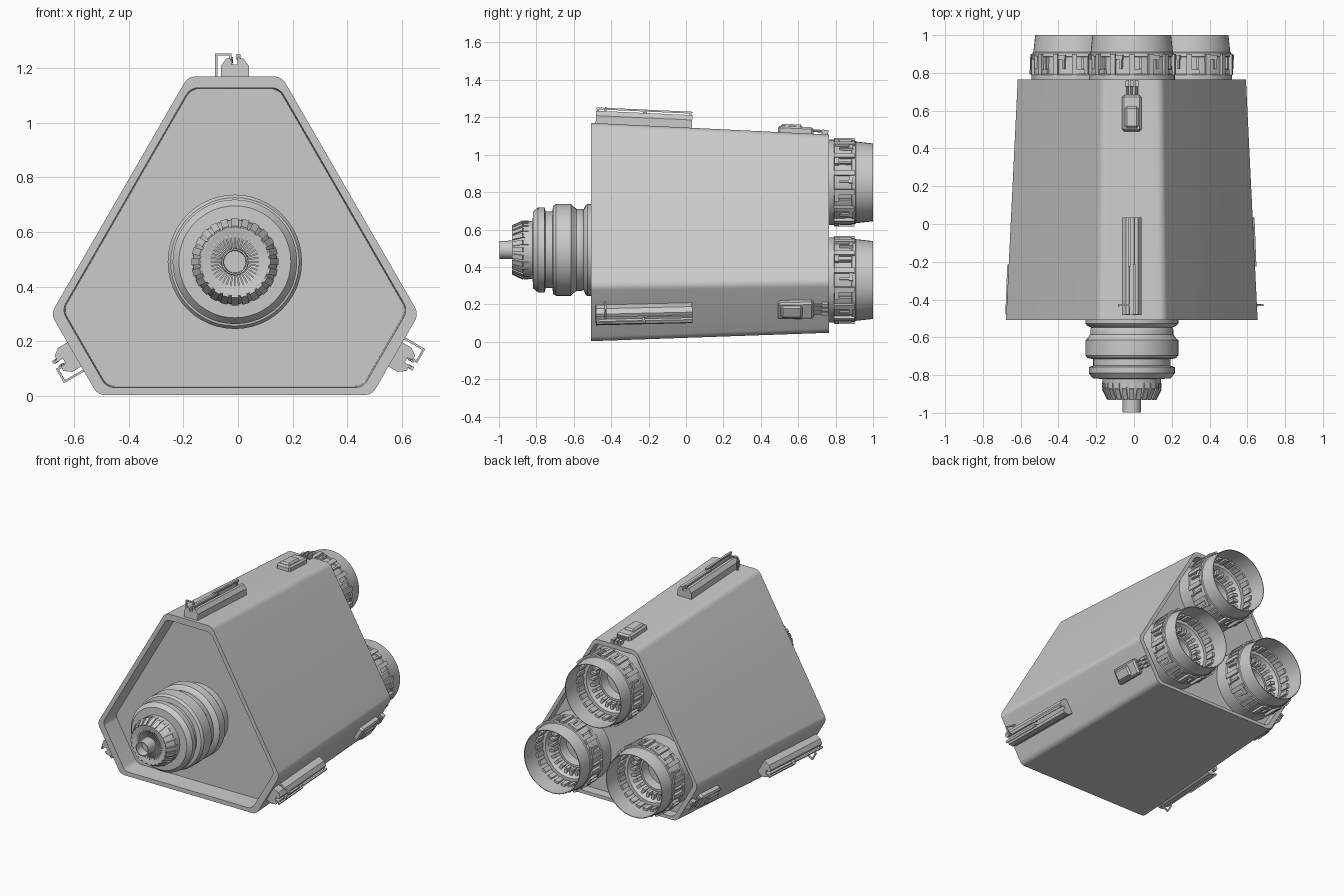
import bpy, bmesh
from math import pi, sin, cos, tan, radians
from mathutils import Matrix, Vector

if "Cube" in bpy.data.objects:
    bpy.data.objects.remove(bpy.data.objects["Cube"])

CX, CZ = -0.0115, 0.491
CENTER = Matrix.Translation((CX, 0, CZ))
TAPER = radians(2.6)


def finish(name, bm, mat=Matrix(), smooth=True):
    bmesh.ops.recalc_face_normals(bm, faces=bm.faces)
    me = bpy.data.meshes.new(name)
    bm.to_mesh(me)
    bm.free()
    me.transform(mat)
    ob = bpy.data.objects.new(name, me)
    bpy.context.collection.objects.link(ob)
    if smooth:
        bpy.ops.object.select_all(action='DESELECT')
        ob.select_set(True)
        bpy.context.view_layer.objects.active = ob
        bpy.ops.object.shade_smooth_by_angle(angle=radians(30))
    return ob


def loft(bm, rings):
    vs = [[bm.verts.new(p) for p in r] for r in rings]
    n = len(vs[0])
    for a, b in zip(vs, vs[1:]):
        for i in range(n):
            bm.faces.new((a[i], a[(i + 1) % n], b[(i + 1) % n], b[i]))
    bm.faces.new(vs[0])
    bm.faces.new(vs[-1][::-1])


def lathe(bm, profile, segs):
    loft(bm, [[(r * cos(2 * pi * i / segs), y, r * sin(2 * pi * i / segs))
               for i in range(segs)] for y, r in profile])


def box(bm, lo, hi, mat=Matrix()):
    lo, hi = Vector(lo), Vector(hi)
    m = mat @ Matrix.Translation((lo + hi) / 2) @ Matrix.Diagonal((*(hi - lo), 1))
    bmesh.ops.create_cube(bm, size=1, matrix=m)


def spin(i, n):
    return Matrix.Rotation(-2 * pi * i / n, 4, 'Y')


# Rounded hexagon section: three short and three long sides
def hex_ring(y, short, long, fillet=0.05, steps=6):
    pts = []
    hw = (long - short * 0.5) / cos(pi / 6)
    inset = fillet / cos(pi / 6)
    for k in range(3):
        for s in (1, -1):
            v = Vector((s * hw, short))
            mid = pi / 2 - s * pi / 6
            c = v - inset * Vector((cos(mid), sin(mid)))
            for j in range(steps + 1):
                a = mid - pi / 6 + pi / 3 * j / steps
                p = c + fillet * Vector((cos(a), sin(a)))
                t = 2 * pi * k / 3
                pts.append((p.x * cos(t) - p.y * sin(t), y, p.x * sin(t) + p.y * cos(t)))
    return pts


# Tapered hull with recessed front and back
S, L, B = 0.679, 0.488, 0.908
bm = bmesh.new()
loft(bm, [hex_ring(-0.38, S - 0.046, L - 0.032), hex_ring(-0.508, S - 0.042, L - 0.028),
          hex_ring(-0.508, S, L), hex_ring(0.765, S * B, L * B),
          hex_ring(0.765, S * B - 0.03, L * B - 0.022), hex_ring(0.70, S * B - 0.03, L * B - 0.022)])
finish("hull", bm, CENTER)

# Ringed docking nose
bm = bmesh.new()
lathe(bm, [(-0.37, 0.205), (-0.453, 0.205), (-0.462, 0.24), (-0.47, 0.246), (-0.527, 0.246),
           (-0.537, 0.238), (-0.548, 0.215), (-0.56, 0.22), (-0.585, 0.22), (-0.606, 0.235),
           (-0.615, 0.246), (-0.695, 0.246), (-0.71, 0.235), (-0.715, 0.205), (-0.75, 0.205),
           (-0.757, 0.228), (-0.79, 0.228), (-0.818, 0.205), (-0.82, 0.155), (-0.87, 0.153),
           (-0.928, 0.125), (-0.928, 0.117), (-0.9, 0.05), (-0.998, 0.048),
           (-0.998, 0.042), (-0.94, 0.04)], 48)
finish("nose", bm, CENTER)

# Petals and spokes around the nose tip
bm = bmesh.new()
tilt = Matrix.Translation((0, -0.872, 0.152)) @ Matrix.Rotation(radians(26), 4, 'X')
for i in range(24):
    box(bm, (-0.0125, -0.062, -0.004), (0.0125, 0.002, 0.007), spin(i, 24) @ tilt)
    box(bm, (-0.013, 0.004, -0.002), (0.013, 0.03, 0.005), spin(i, 24) @ tilt @ Matrix.Rotation(radians(-26), 4, 'X'))
for i in range(36):
    box(bm, (-0.003, -0.922, 0.045), (0.003, -0.9, 0.119), spin(i, 36))
finish("nose_petals", bm, CENTER, False)

# Three engines: bell, outer clamps, inner vanes
for k, (ex, ez) in enumerate(((0, 0.852), (-0.3035, 0.33), (0.3035, 0.33))):
    place = Matrix.Translation((CX + ex, 0, ez))
    bm = bmesh.new()
    lathe(bm, [(0.66, 0.228), (0.79, 0.228), (0.795, 0.222), (0.885, 0.219), (0.887, 0.225),
               (0.905, 0.223), (0.91, 0.218), (1.0, 0.208), (1.0, 0.204), (0.9, 0.206),
               (0.82, 0.2), (0.82, 0.175), (0.77, 0.15), (0.745, 0.125), (0.765, 0.122),
               (0.765, 0.108), (0.70, 0.104), (0.70, 0.06), (0.715, 0.03)], 48)
    finish("engine_bell_%d" % (k + 1), bm, place)
    bm = bmesh.new()
    for i in range(14):
        m = spin(i, 14)
        box(bm, (-0.014, 0.79, 0.215), (0.014, 0.9, 0.236), m)
        y = 0.872 if i % 2 else 0.795
        box(bm, (-0.012, y, 0.215), (0.055, y + 0.022, 0.231), m)
        box(bm, (0.038, 0.82, 0.21), (0.05, 0.885, 0.229), m)
    finish("engine_clamps_%d" % (k + 1), bm, place, False)
    bm = bmesh.new()
    for i in range(24):
        m = spin(i, 24)
        box(bm, (-0.009, 0.75, 0.13), (0.009, 0.8, 0.178), m)
        box(bm, (-0.015, 0.825, 0.19), (0.015, 0.885, 0.208), m)
    finish("engine_vanes_%d" % (k + 1), bm, place, False)


# Fittings on each short side, built in the frame of the tapered surface
def extrude_y(bm, pts, y0, y1):
    loft(bm, [[(x, y0, z) for x, z in pts], [(x, y1, z) for x, z in pts]])


RAIL = [(-0.051, -0.02), (-0.051, 0.04), (-0.032, 0.066), (-0.014, 0.066), (-0.012, 0.045),
        (0.012, 0.045), (0.014, 0.066), (0.032, 0.066), (0.051, 0.04), (0.051, -0.02)]
for k in range(3):
    face = (CENTER @ spin(k, 3) @ Matrix.Translation((0, -0.508, S))
            @ Matrix.Rotation(-TAPER, 4, 'X'))
    # Long grooved rail with rods and a wire hook
    bm = bmesh.new()
    extrude_y(bm, RAIL, 0.025, 0.54)
    finish("rail_%d" % (k + 1), bm, face, False)
    bm = bmesh.new()
    box(bm, (-0.02, 0.28, 0.074), (-0.006, 0.54, 0.084))
    box(bm, (0.006, 0.025, 0.074), (0.02, 0.29, 0.084))
    for x, y in ((-0.013, 0.53), (-0.013, 0.29), (0.013, 0.28), (0.013, 0.035)):
        box(bm, (x - 0.005, y - 0.006, 0.04), (x + 0.005, y + 0.006, 0.084))
    box(bm, (-0.072, 0.07, 0), (-0.064, 0.08, 0.088))
    box(bm, (-0.072, 0.07, 0.08), (-0.012, 0.08, 0.088))
    box(bm, (-0.02, 0.07, 0.05), (-0.012, 0.08, 0.088))
    finish("rail_hook_%d" % (k + 1), bm, face, False)
    # Connector box with raised lid and three cables
    bm = bmesh.new()
    box(bm, (-0.051, 1.0, -0.02), (0.051, 1.19, 0.03))
    box(bm, (-0.036, 1.015, 0.02), (0.036, 1.13, 0.042))
    bmesh.ops.bevel(bm, geom=bm.edges[:], offset=0.01, segments=1, affect='EDGES')
    finish("connector_box_%d" % (k + 1), bm, face, False)
    bm = bmesh.new()
    for x in (-0.025, 0, 0.025):
        m = Matrix.Translation((x, 1.225, 0.012)) @ Matrix.Rotation(pi / 2, 4, 'X')
        bmesh.ops.create_cone(bm, cap_ends=True, segments=8, radius1=0.007, radius2=0.007,
                              depth=0.09, matrix=m)
        box(bm, (x - 0.009, 1.235, -0.015), (x + 0.009, 1.268, 0.02))
    finish("connector_cables_%d" % (k + 1), bm, face)
